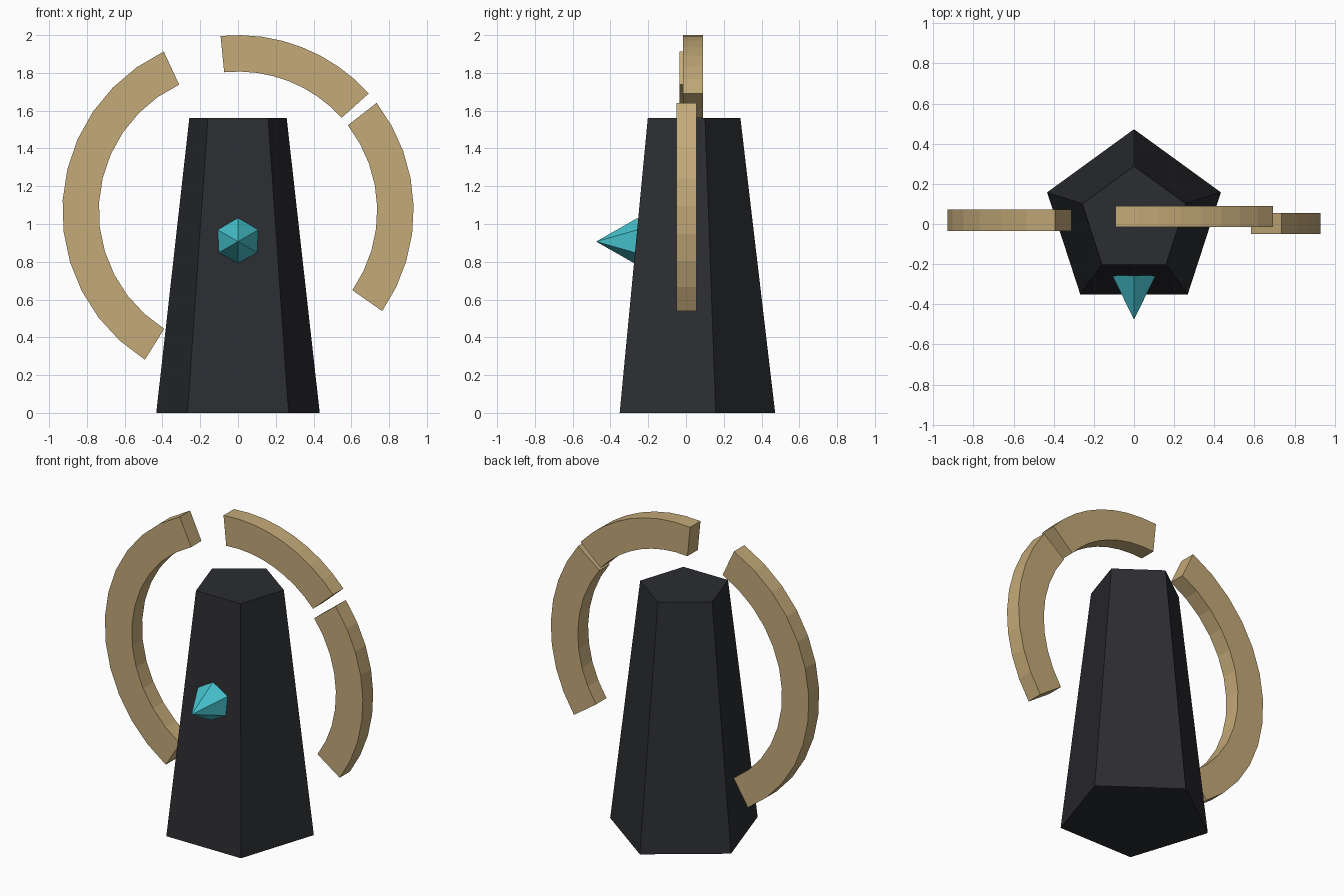
import bpy, bmesh
from math import radians, sin, cos, pi

if "Cube" in bpy.data.objects:
    bpy.data.objects.remove(bpy.data.objects["Cube"])


def material(name, rgb):
    m = bpy.data.materials.new(name)
    m.diffuse_color = (*rgb, 1)
    m.use_nodes = True
    m.node_tree.nodes["Principled BSDF"].inputs["Base Color"].default_value = m.diffuse_color
    return m


DARK = material("dark_stone", (0.025, 0.026, 0.031))
GOLD = material("pale_gold", (0.55, 0.40, 0.19))
TEAL = material("teal_crystal", (0.06, 0.53, 0.60))


def cone(name, sides, r1, r2, depth, loc, mat, rot=(0, 0, 0)):
    bpy.ops.mesh.primitive_cone_add(vertices=sides, radius1=r1, radius2=r2,
                                    depth=depth, location=loc, rotation=rot)
    ob = bpy.context.object
    ob.name = name
    ob.data.materials.append(mat)
    return ob


def ring_piece(name, start, end, y, steps, r_out=0.93, r_in=0.737,
               cz=1.07, thick=0.106):
    """Flat arc in the xz plane, extruded along y."""
    angles = [radians(start + (end - start) * i / steps) for i in range(steps + 1)]
    outline = [(r_out, a) for a in angles] + [(r_in, a) for a in reversed(angles)]
    bm = bmesh.new()
    verts = [bm.verts.new((r * cos(a), y - thick / 2, cz + r * sin(a)))
             for r, a in outline]
    face = bm.faces.new(verts)
    ext = bmesh.ops.extrude_face_region(bm, geom=[face])
    moved = [g for g in ext["geom"] if isinstance(g, bmesh.types.BMVert)]
    bmesh.ops.translate(bm, verts=moved, vec=(0, thick, 0))
    bmesh.ops.recalc_face_normals(bm, faces=bm.faces)
    me = bpy.data.meshes.new(name)
    bm.to_mesh(me)
    bm.free()
    me.materials.append(GOLD)
    ob = bpy.data.objects.new(name, me)
    bpy.context.collection.objects.link(ob)
    return ob


# Tapered five-sided pillar
cone("pillar", 5, 0.455, 0.271, 1.561, (0, 0.017, 1.561 / 2), DARK)

# Six-sided crystal spike pointing out of the front face
base_y, tip_y = -0.256, -0.476
cone("crystal", 6, 0.125, 0, base_y - tip_y,
     (0, (base_y + tip_y) / 2, 0.907), TEAL, (pi / 2, 0, 0))

# Broken ring around the pillar, each piece slightly offset in depth
ring_piece("ring_right", -34.8, 37.9, 0.002, 8)
ring_piece("ring_top", 41.9, 95.7, 0.037, 8)
ring_piece("ring_left", 115, 238, 0.018, 12)
